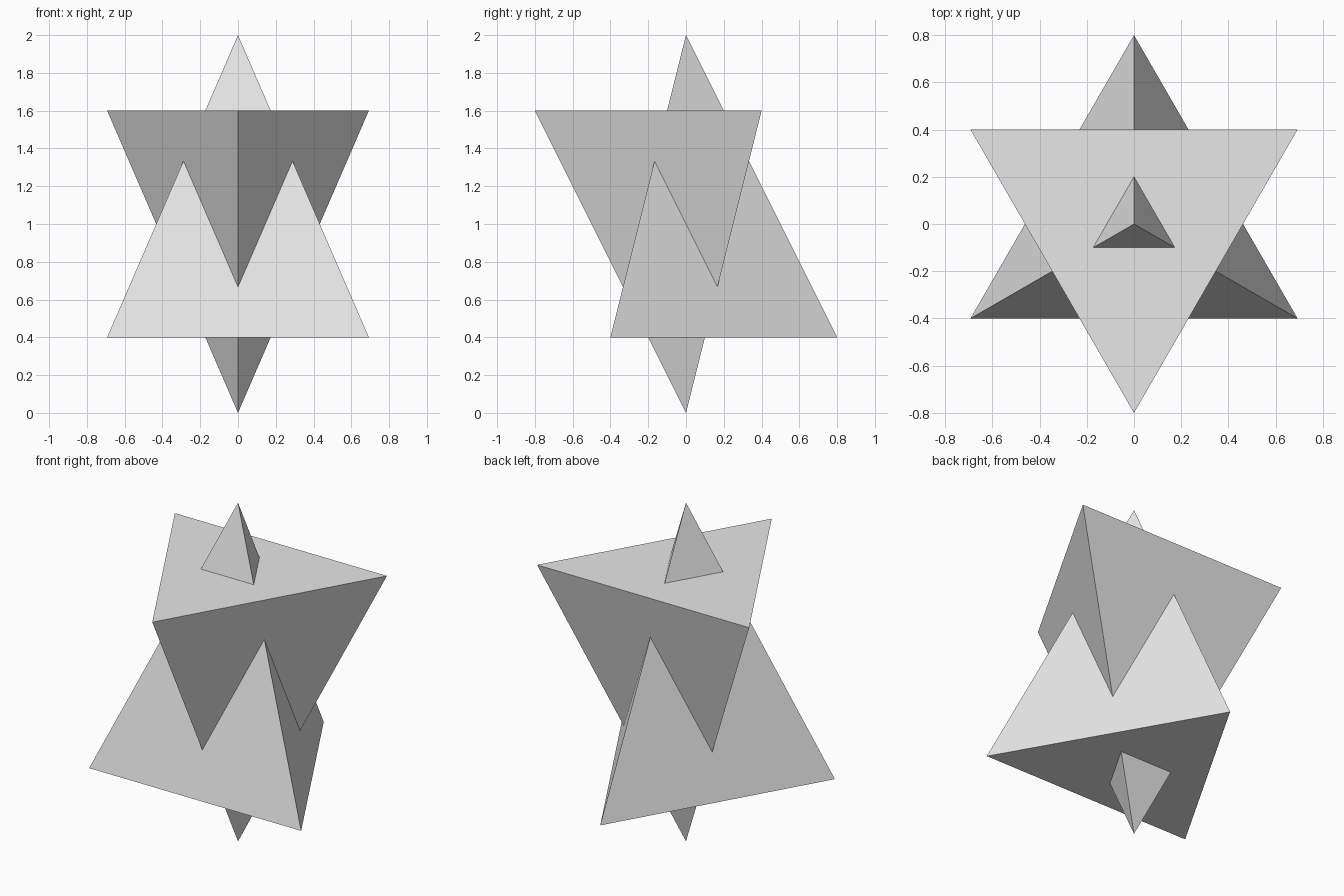
import bpy
import math

cube = bpy.data.objects.get("Cube")
if cube:
    bpy.data.objects.remove(cube, do_unlink=True)

RADIUS, HEIGHT, TOTAL = 0.8, 1.6, 2.0

# Single flat grey
grey = bpy.data.materials.new("light_grey")
grey.use_nodes = True
colour = (0.8, 0.8, 0.8, 1)
grey.diffuse_color = colour
grey.node_tree.nodes["Principled BSDF"].inputs["Base Color"].default_value = colour


def tetrahedron(name, centre_z, flip):
    """Three-sided pyramid, pointing up or turned over about x."""
    bpy.ops.mesh.primitive_cone_add(
        vertices=3, radius1=RADIUS, radius2=0, depth=HEIGHT,
        location=(0, 0, centre_z), rotation=(math.pi if flip else 0, 0, 0))
    obj = bpy.context.object
    obj.name = obj.data.name = name
    obj.data.materials.append(grey)
    return obj


# Two interlocking pyramids forming an eight-pointed star
tetrahedron("upright_tetrahedron", TOTAL - HEIGHT / 2, False)
tetrahedron("inverted_tetrahedron", HEIGHT / 2, True)
